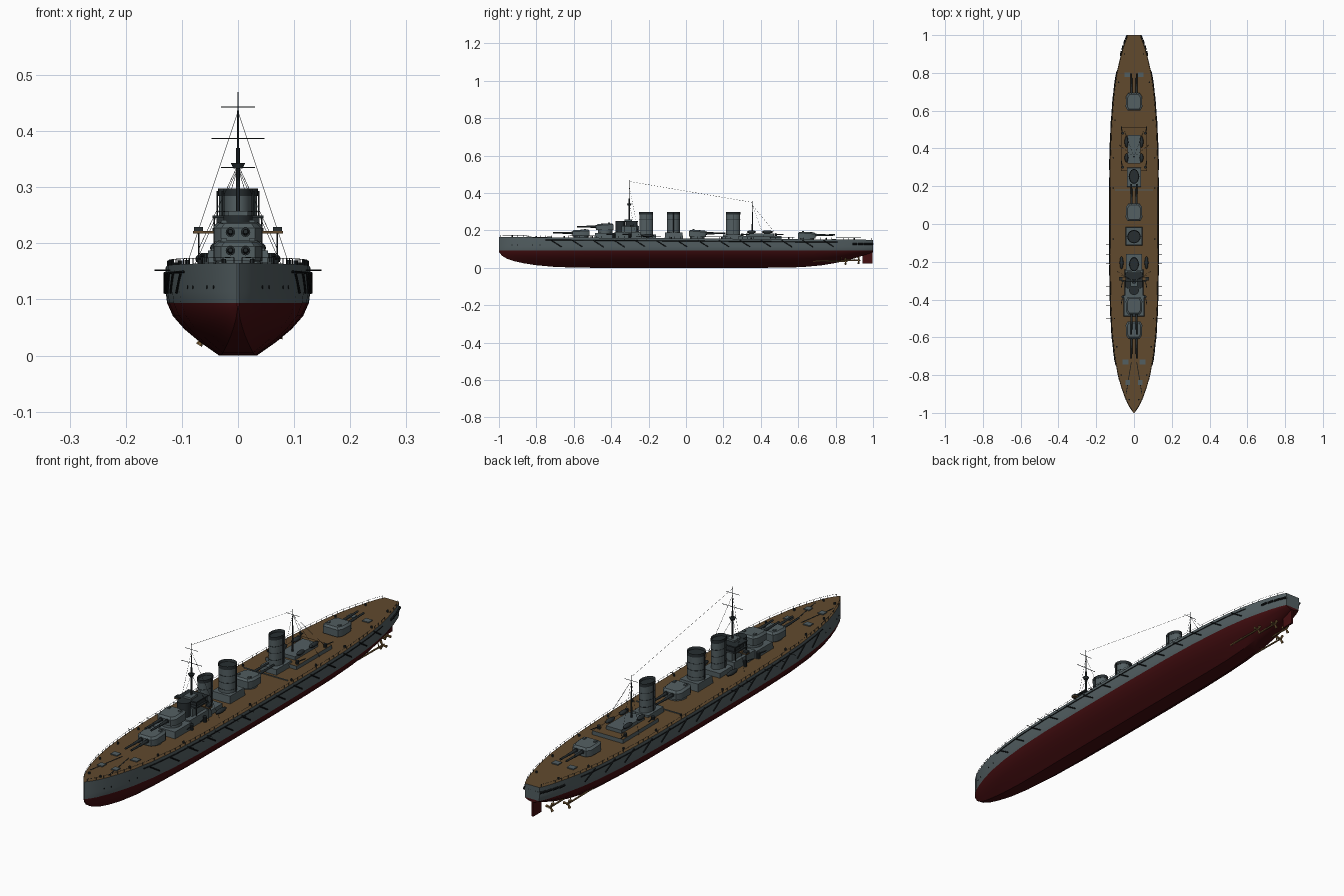
import bpy, bmesh, math
from mathutils import Vector, Matrix

if "Cube" in bpy.data.objects:
    bpy.data.objects.remove(bpy.data.objects["Cube"])

def mat(name, rgb):
    m = bpy.data.materials.new(name)
    m.diffuse_color = (*rgb, 1)
    m.use_nodes = True
    m.node_tree.nodes["Principled BSDF"].inputs["Base Color"].default_value = m.diffuse_color
    return m

GREY = mat("hull_grey", (0.085, 0.112, 0.12))
DARK = mat("dark_grey", (0.02, 0.027, 0.03))
BLACK = mat("black_metal", (0.007, 0.009, 0.01))
WOOD = mat("deck_wood", (0.12, 0.068, 0.027))
RED = mat("bottom_red", (0.055, 0.004, 0.005))
BRONZE = mat("bronze", (0.2, 0.115, 0.04))

def finish(name, bm, mats, rule=None, smooth=True):
    bmesh.ops.recalc_face_normals(bm, faces=bm.faces)
    bm.normal_update()
    if rule:
        for f in bm.faces:
            f.material_index = rule(f)
    me = bpy.data.meshes.new(name)
    bm.to_mesh(me)
    bm.free()
    for m in mats:
        me.materials.append(m)
    ob = bpy.data.objects.new(name, me)
    bpy.context.collection.objects.link(ob)
    if smooth:
        bpy.context.view_layer.objects.active = ob
        ob.select_set(True)
        bpy.ops.object.shade_smooth_by_angle(angle=math.radians(35))
        ob.select_set(False)
    return ob

def box(bm, x0, x1, y0, y1, z0, z1, taper=1.0):
    c = Vector(((x0 + x1) / 2, (y0 + y1) / 2, (z0 + z1) / 2))
    vs = bmesh.ops.create_cube(bm, size=1)["verts"]
    for v in vs:
        s = taper if v.co.z > 0 else 1
        v.co = c + Vector((v.co.x * (x1 - x0) * s, v.co.y * (y1 - y0) * s, v.co.z * (z1 - z0)))

def rod(bm, p, q, r, r2=None, n=6, sx=1.0):
    p, q = Vector(p), Vector(q)
    d = q - p
    rot = d.to_track_quat('Z', 'Y').to_matrix().to_4x4()
    m = Matrix.Translation((p + q) / 2) @ rot @ Matrix.Diagonal((sx, 1, 1, 1))
    bmesh.ops.create_cone(bm, cap_ends=True, segments=n, radius1=r,
                          radius2=r if r2 is None else r2, depth=d.length, matrix=m)

# ---- hull: stations of (y, half width, keel height) ----
ST = [(-1, .002, .085), (-.985, .014, .066), (-.96, .03, .05), (-.92, .048, .036), (-.87, .066, .025),
      (-.8, .086, .014), (-.7, .104, .005), (-.58, .117, .001), (-.42, .125, 0), (-.2, .128, 0),
      (.1, .129, 0), (.35, .127, 0), (.5, .122, .001), (.62, .114, .004), (.72, .104, .013),
      (.8, .092, .026), (.87, .076, .042), (.93, .06, .06), (.975, .045, .075), (1, .033, .083)]
WL = .094

def half(y):
    for a, b in zip(ST, ST[1:]):
        if y <= b[0]:
            return a[1] + (b[1] - a[1]) * (y - a[0]) / (b[0] - a[0])
    return ST[-1][1]

def deck(y):
    return .165 - .0075 * (y + 1)

SEC = [(.26, 0), (.53, .26), (.74, .5), (.9, .75), (.98, 1)]
bm = bmesh.new()
rings = []
for y, w, k in ST:
    prof = [(f * w, k + (WL - k) * t) for f, t in SEC] + [(w, WL + .02), (w, deck(y))]
    ring = [(x, z) for x, z in prof] + [(-x, z) for x, z in reversed(prof)]
    rings.append([bm.verts.new((x, y, z)) for x, z in ring])
for a, b in zip(rings, rings[1:]):
    for i in range(len(a)):
        j = (i + 1) % len(a)
        bm.faces.new((a[i], a[j], b[j], b[i]))
bm.faces.new(rings[0])
bm.faces.new(rings[-1])
for e in (rings[0], rings[-1]):   # split the end caps at the waterline
    bmesh.utils.face_split(next(f for f in e[4].link_faces if len(f.verts) > 4), e[4], e[9])
finish("hull", bm, [GREY, RED, WOOD],
       lambda f: 2 if f.normal.z > .9 else (1 if f.calc_center_median().z < WL else 0))

# ---- rails, net shelf, net booms and side spars ----
rail, net = bmesh.new(), bmesh.new()
for s in (-1, 1):
    ys = [-.99 + i * 1.98 / 66 for i in range(67)]
    P = [Vector((s * max(half(y) - .003, 0), y, deck(y))) for y in ys]
    for i, p in enumerate(P):
        rod(rail, p, p + Vector((0, 0, .01)), .0008, n=4)
        if i:
            rod(rail, P[i-1] + Vector((0, 0, .01)), p + Vector((0, 0, .01)), .0005, n=4)
        if i and -.75 < ys[i] < .82:
            for z in (-.014,):
                rod(net, P[i-1] + Vector((s*.004, 0, z)), p + Vector((s*.004, 0, z)), .0022, n=4)
    for i in range(14):
        y = -.72 + i * .112
        rod(net, (s * (half(y) + .002), y, .147), (s * (half(y+.055) + .002), y + .055, .112), .0024)
    for y in (-.11, -.16, -.21, -.33, -.38, -.43, -.5):
        rod(net, (s * .12, y, .152), (s * .149, y, .152), .0013)
    # stern walk and hawse holes
    for y in (.89, .92, .95, .975):
        rod(net, (s * half(y), y, .128), (s * (half(y + .025) + .003), y + .025, .128), .005)
    for y in (-.93, -.9, -.82, -.78):
        rod(net, (s * (half(y) - .004), y, .122), (s * (half(y) + .001), y, .122), .003, n=8)
box(net, -.036, .036, .99, 1.0, .123, .133)
finish("deck_rails", rail, [DARK], smooth=False)
finish("net_booms", net, [BLACK])

# ---- rudder, shafts, propellers ----
bm = bmesh.new()
box(bm, -.004, .004, .945, .998, .022, .09)
finish("rudder", bm, [RED], smooth=False)
bm = bmesh.new()
for s in (-1, 1):
    for x, y, z in ((.03, .92, .04), (.06, .85, .035)):
        c = Vector((s * x, y, z))
        rod(bm, (s * x, y - .17, z + .002), c, .0035, n=8)
        rod(bm, c, c + Vector((0, .014, 0)), .006, .002, 8)
        rod(bm, c - Vector((0, .02, 0)), (s * x * .8, y - .02, z + .04), .002)
        for k in range(3):
            a = k * math.tau / 3
            t = c + Vector((math.cos(a) * .019, .003, math.sin(a) * .019))
            rod(bm, c + Vector((0, .003, 0)), t, .003, .006, 6)
finish("propellers", bm, [BRONZE])

# ---- main turrets ----
def turret(name, y, z0, d, base):
    """y centre, z0 underside of gunhouse, d gun direction, base barbette foot"""
    bm = bmesh.new()
    rod(bm, (0, y, base), (0, y, z0 + .003), .039, n=32)
    plan = [(.03, .048), (.042, .03), (.044, -.025), (.034, -.045)]
    ring = plan + [(-x, v) for x, v in reversed(plan)]
    lo = [bm.verts.new((x, y + d * v, z0)) for x, v in ring]
    mid = [bm.verts.new((x, y + d * v, z0 + (.025 if v > 0 else .029))) for x, v in ring]
    hi = [bm.verts.new((x * .8, y + d * v * .82, z0 + (.033 if v > 0 else .036))) for x, v in ring]
    for a, b in ((lo, mid), (mid, hi)):
        for i in range(8):
            j = (i + 1) % 8
            bm.faces.new((a[i], a[j], b[j], b[i]))
    bm.faces.new(hi)
    bm.faces.new(lo[::-1])
    for x in (-.025, .025):
        box(bm, x - .005, x + .005, y - d * .02 - .006, y - d * .02 + .006, z0 + .03, z0 + .04)
    finish(name, bm, [GREY])
    g = bmesh.new()
    for x in (-.0135, .0135):
        zc = z0 + .018
        rod(g, (x, y + d * .03, zc), (x, y + d * .052, zc), .0085, n=12)
        rod(g, (x, y + d * .05, zc), (x, y + d * .1, zc), .006, .0052, 12)
        rod(g, (x, y + d * .1, zc), (x, y + d * .152, zc + .001), .0045, .004, 12)
    finish(name + "_guns", g, [DARK])

turret("turret_front", -.56, .169, -1, .15)
turret("turret_raised", -.432, .202, -1, .15)
turret("turret_middle", .06, .167, 1, .14)
turret("turret_aft", .645, .157, 1, .14)

# ---- grey superstructure houses ----
bm = bmesh.new()
box(bm, -.057, .057, -.49, -.375, .155, .187, .93)
box(bm, -.05, .05, -.385, -.24, .155, .192, .95)
box(bm, -.034, .034, -.345, -.25, .185, .224)
box(bm, -.018, .018, -.33, -.29, .245, .258)
box(bm, -.042, .042, -.265, -.16, .15, .178)
box(bm, -.045, .045, -.115, -.015, .15, .188, .92)
box(bm, -.038, .038, .195, .3, .145, .178, .95)
box(bm, -.035, .035, .32, .47, .16, .184)
finish("deckhouses", bm, [GREY], smooth=False)
bm = bmesh.new()
box(bm, -.07, .07, .28, .51, .14, .17)
finish("aft_house", bm, [GREY, WOOD], lambda f: int(f.normal.z > .9), smooth=False)

# ---- bridge ----
bm = bmesh.new()
rod(bm, (0, -.35, .16), (0, -.35, .25), .026, n=24)
box(bm, -.045, .045, -.335, -.257, .222, .227)
box(bm, -.045, .045, -.335, -.257, .245, .25)
box(bm, -.038, .038, -.32, -.262, .225, .247)
for s in (-1, 1):
    for y in (-.33, -.262):
        rod(bm, (s * .042, y, .185), (s * .042, y, .248), .0015)
    box(bm, s * .07 - .008, s * .07 + .008, -.3, -.28, .222, .229)
    rod(bm, (s * .07, -.29, .165), (s * .07, -.29, .222), .0015)
finish("bridge", bm, [DARK])
bm = bmesh.new()
box(bm, -.08, .08, -.3, -.28, .218, .222)
finish("bridge_wings", bm, [WOOD], smooth=False)

# ---- funnels: (y, half length, half width) ----
for i, (y, ly, lx) in enumerate(((-.213, .036, .025), (-.067, .034, .034), (.252, .038, .026))):
    bm = bmesh.new()
    rod(bm, (0, y, .16), (0, y, .288), ly, n=32, sx=lx / ly)
    finish(f"funnel_{i + 1}", bm, [GREY])
    bm = bmesh.new()
    ret = len(bm.verts)
    rod(bm, (0, y, .284), (0, y, .298), ly + .0012, n=32, sx=lx / ly)
    top = max(bm.faces, key=lambda f: f.calc_center_median().z)
    bmesh.ops.inset_region(bm, faces=[top], thickness=.003)
    bmesh.ops.translate(bm, verts=top.verts, vec=(0, 0, -.01))
    for z in (.2, .228, .256):
        rod(bm, (0, y, z), (0, y, z + .002), ly + .001, n=32, sx=lx / ly)
    for s in (-1, 1):   # steam pipes
        rod(bm, (s * (lx + .003), y, .17), (s * (lx + .003), y, .293), .002)
    finish(f"funnel_cap_{i + 1}", bm, [DARK])

# ---- masts, yards and rigging ----
bm = bmesh.new()
rod(bm, (0, -.303, .17), (0, -.303, .37), .0045, .0035, 10)
rod(bm, (0, -.303, .37), (0, -.303, .47), .002, .001, 8)
rod(bm, (0, -.303, .333), (0, -.303, .343), .008, .013, 12)
rod(bm, (-.047, -.303, .387), (.047, -.303, .387), .0012)
rod(bm, (-.03, -.303, .443), (.03, -.303, .443), .001)
rod(bm, (0, .355, .17), (0, .355, .29), .004, .003, 10)
rod(bm, (0, .355, .29), (0, .355, .357), .002, .001, 8)
rod(bm, (-.03, .355, .335), (.03, .355, .335), .001)
finish("masts", bm, [DARK])
bm = bmesh.new()
rod(bm, (0, -.303, .462), (0, .355, .35), .0005, n=4)
for s in (-1, 1):
    rod(bm, (0, -.303, .435), (s * .09, -.25, .165), .0005, n=4)
    rod(bm, (0, -.303, .34), (s * .07, -.27, .19), .0005, n=4)
    rod(bm, (0, .355, .335), (s * .08, .42, .155), .0005, n=4)
    rod(bm, (0, .355, .335), (s * .05, .49, .17), .0005, n=4)
finish("rigging", bm, [DARK], smooth=False)

# ---- boats, small guns and deck fittings ----
boats, guns, fit = bmesh.new(), bmesh.new(), bmesh.new()
for s in (-1, 1):
    for x, y, z, l in ((.066, -.205, .172, .035), (.04, .435, .192, .03), (.04, .35, .192, .024)):
        m = Matrix.Translation((s * x, y, z)) @ Matrix.Diagonal((.01, l, .009, 1))
        bmesh.ops.create_uvsphere(boats, u_segments=12, v_segments=6, radius=1, matrix=m)
    for y, d in ((-.385, -1), (-.3, -1), (.3, 1), (.48, 1)):
        x, z = s * .06, .178
        rod(guns, (x, y, .155), (x, y, z + .005), .007, n=10)
        rod(guns, (x, y, z), (x + s * .008, y + d * .04, z), .002)
    for x, y, w in ((.045, -.73, .015), (.032, -.84, .012), (.035, .79, .015)):
        box(fit, s * x - w, s * x + w, y - .013, y + .013, deck(y) - .005, deck(y) + .004)
    rod(guns, (s * .014, -.73, deck(-.73)), (s * .042, -.9, deck(-.9)), .002)
    for y in (-.93, -.8, -.65, -.5, -.08, .19, .35, .55, .75, .9):
        x = s * (half(y) - .018)
        rod(guns, (x, y, deck(y)), (x, y, deck(y) + .008), .004, n=8)
box(fit, -.1, .1, .178, .182, deck(.18) - .005, deck(.18) + .003)
finish("boats", boats, [DARK])
finish("small_guns", guns, [DARK])
finish("deck_plates", fit, [GREY], smooth=False)
